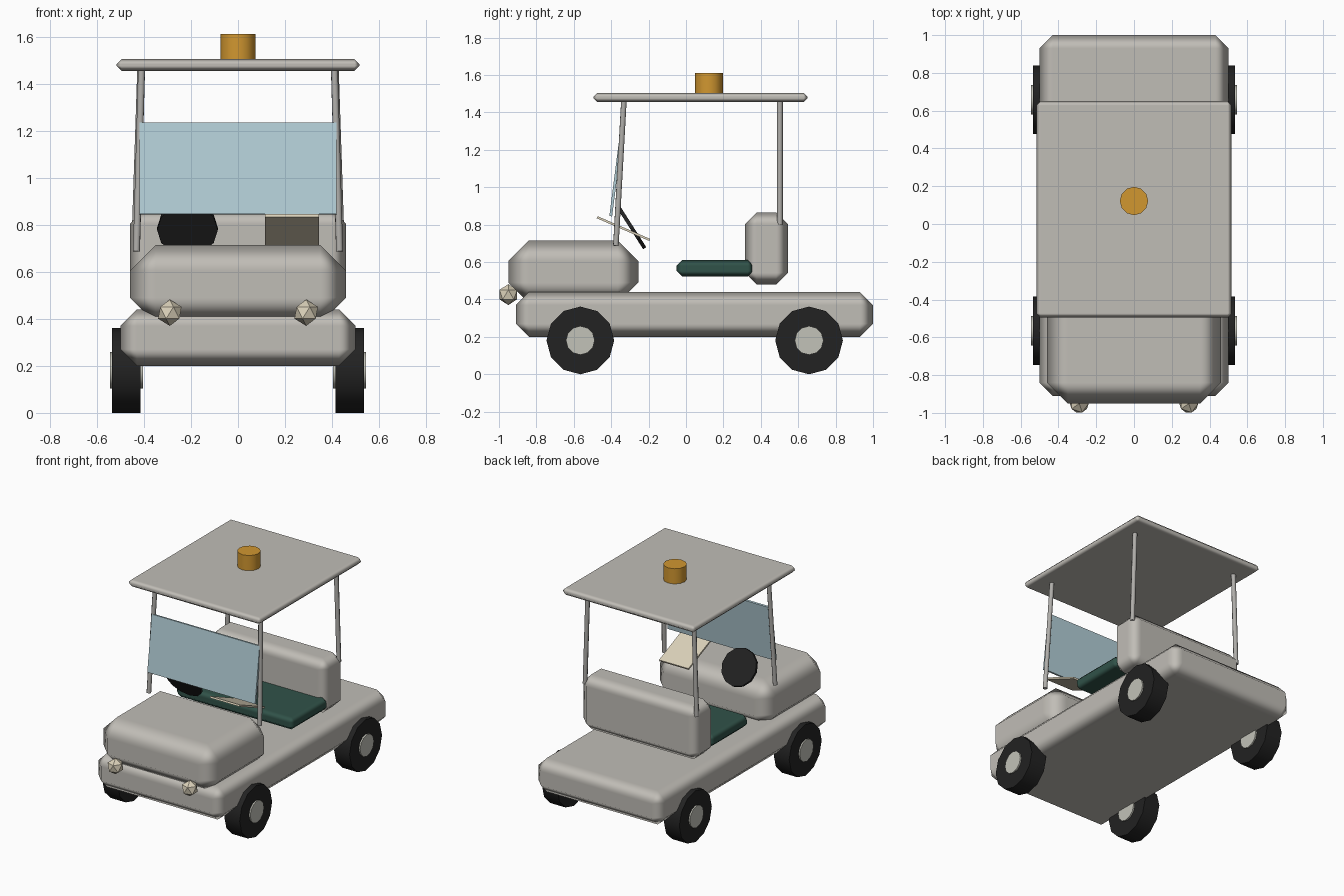
import bpy, math
from mathutils import Vector

if "Cube" in bpy.data.objects:
    bpy.data.objects.remove(bpy.data.objects["Cube"])


def material(name, r, g, b):
    m = bpy.data.materials.new(name)
    m.diffuse_color = (r, g, b, 1)
    m.use_nodes = True
    m.node_tree.nodes["Principled BSDF"].inputs["Base Color"].default_value = m.diffuse_color
    return m


BODY = material("warm_grey_paint", 0.53, 0.51, 0.47)
METAL = material("grey_metal", 0.43, 0.42, 0.40)
HUB = material("hub_grey", 0.54, 0.54, 0.48)
TYRE = material("black_rubber", 0.016, 0.016, 0.016)
GREEN = material("dark_green_vinyl", 0.03, 0.085, 0.066)
GLASS = material("pale_blue_glass", 0.45, 0.62, 0.68)
CREAM = material("cream", 0.71, 0.64, 0.49)
ORANGE = material("amber", 0.64, 0.31, 0.03)


def finish(name, mat):
    o = bpy.context.object
    o.name = name
    o.data.materials.append(mat)
    return o


def box(name, lo, hi, mat, bevel=0, tilt=0):
    """Box between two corners, with an optional chamfer and tilt about x."""
    lo, hi = Vector(lo), Vector(hi)
    bpy.ops.mesh.primitive_cube_add(size=1, location=(lo + hi) / 2)
    o = finish(name, mat)
    o.scale = hi - lo
    bpy.ops.object.transform_apply(location=False, rotation=False, scale=True)
    o.rotation_euler.x = tilt
    if bevel:
        bpy.ops.object.shade_smooth()
        b = o.modifiers.new("chamfer", "BEVEL")
        b.width, b.segments, b.harden_normals = bevel, 1, True
    return o


def cylinder(name, a, b, radius, sides, mat, smooth=False):
    """Cylinder running from point a to point b."""
    a, b = Vector(a), Vector(b)
    d = b - a
    bpy.ops.mesh.primitive_cylinder_add(vertices=sides, radius=radius, depth=d.length,
                                        location=(a + b) / 2)
    o = finish(name, mat)
    o.rotation_euler = d.to_track_quat('Z', 'Y').to_euler()
    if smooth:
        bpy.ops.object.shade_smooth_by_angle(angle=math.radians(50))
    return o


# Body, seat and roof
box("chassis", (-0.5, -0.91, 0.2), (0.5, 1.0, 0.44), BODY, 0.07)
box("front_cowl", (-0.46, -0.95, 0.38), (0.46, -0.255, 0.715), BODY, 0.11)
box("seat_back", (-0.46, 0.315, 0.48), (0.46, 0.545, 0.866), BODY, 0.063)
box("seat_cushion", (-0.46, -0.05, 0.522), (0.46, 0.36, 0.61), GREEN, 0.03)
box("roof", (-0.517, -0.495, 1.455), (0.517, 0.65, 1.505), BODY, 0.022)

# Warning beacon
cylinder("beacon", (0, 0.122, 1.50), (0, 0.122, 1.612), 0.075, 12, ORANGE, True)

# Windshield, leaning back
h = math.hypot(0.39, 0.05)
box("windshield", (-0.42, -0.385, 1.04 - h / 2), (0.42, -0.37, 1.04 + h / 2), GLASS,
    tilt=-math.atan2(0.05, 0.39))

# Steering wheel disc and tilted panel
c, n = Vector((-0.215, -0.29, 0.783)), Vector((0, 0.22, 0.14)).normalized()
cylinder("steering_wheel", c - n * 0.01, c + n * 0.01, 0.129, 12, TYRE)
box("dash_panel", (0.115, -0.488, 0.773), (0.344, -0.181, 0.785), CREAM,
    tilt=-math.atan2(0.122, 0.283))

# Mirrored parts: posts, headlights, wheels
for s, side in ((-1, "left"), (1, "right")):
    cylinder(f"front_post_{side}", (s * 0.432, -0.375, 0.687), (s * 0.41, -0.332, 1.465),
             0.0155, 8, METAL, True)
    cylinder(f"rear_post_{side}", (s * 0.435, 0.502, 0.80), (s * 0.413, 0.502, 1.465),
             0.0155, 8, METAL, True)
    bpy.ops.mesh.primitive_ico_sphere_add(subdivisions=1, radius=0.056,
                                          location=(s * 0.29, -0.95, 0.426))
    finish(f"headlight_{side}", CREAM)
    for y, end in ((-0.565, "front"), (0.658, "rear")):
        cylinder(f"{end}_tyre_{side}", (s * 0.415, y, 0.181), (s * 0.535, y, 0.181),
                 0.181, 12, TYRE, True)
        cylinder(f"{end}_hub_{side}", (s * 0.405, y, 0.181), (s * 0.545, y, 0.181),
                 0.077, 12, HUB, True)
